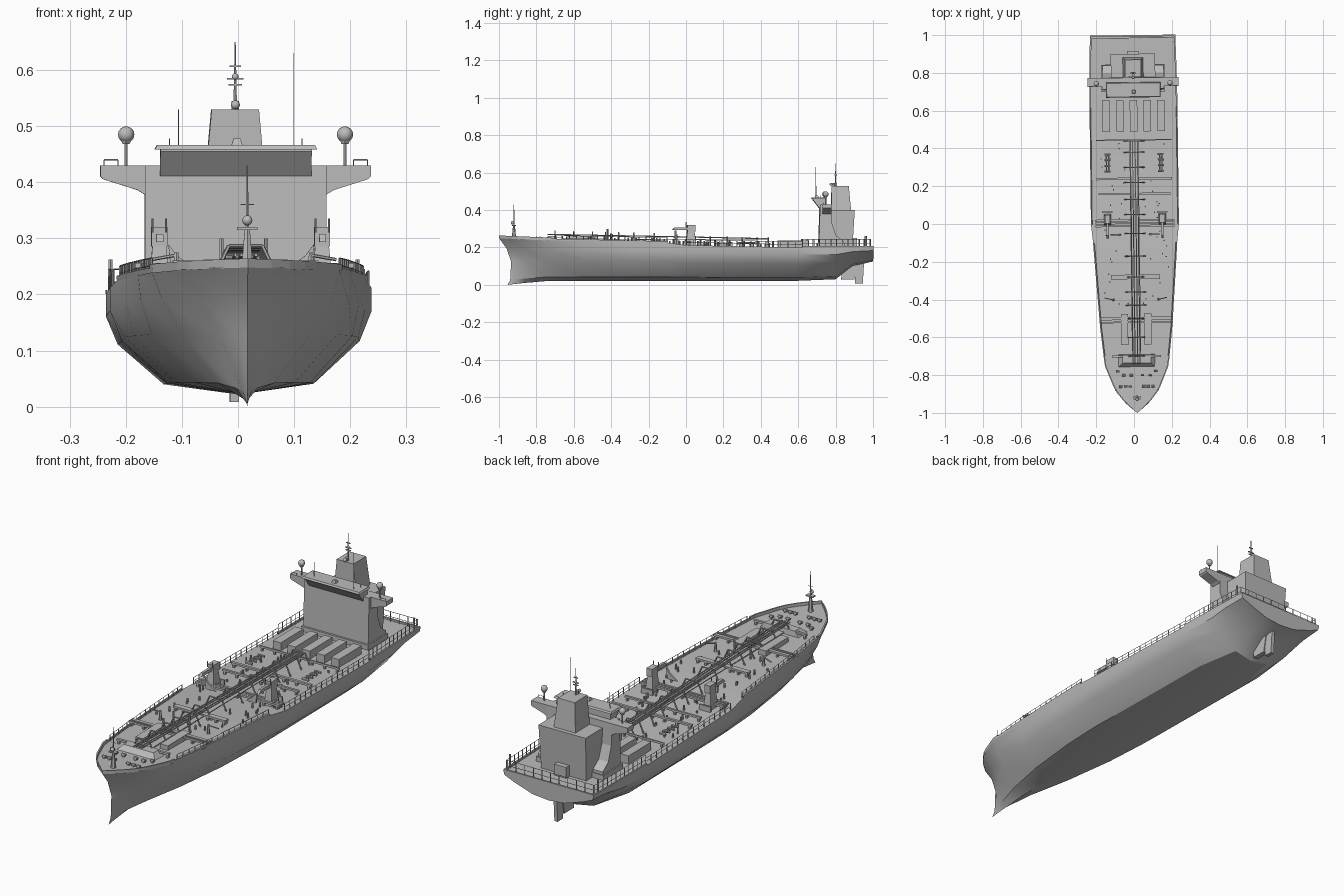
import bpy, bmesh, math, random
from mathutils import Matrix, Vector

random.seed(3)
cube = bpy.data.objects.get("Cube")
if cube:
    bpy.data.objects.remove(cube)

grey = bpy.data.materials.new("plain_grey")
grey.use_nodes = True
colour = (0.5, 0.5, 0.5, 1)
grey.diffuse_color = colour
grey.node_tree.nodes["Principled BSDF"].inputs["Base Color"].default_value = colour

# The whole ship lies a touch off the y axis
HEADING = Matrix.Translation((0.005, 0, 0)) @ Matrix.Rotation(0.0125, 4, "Z")


def finish(bm, name, smooth=0):
    bmesh.ops.recalc_face_normals(bm, faces=bm.faces)
    mesh = bpy.data.meshes.new(name)
    bm.to_mesh(mesh)
    bm.free()
    mesh.materials.append(grey)
    ob = bpy.data.objects.new(name, mesh)
    bpy.context.collection.objects.link(ob)
    ob.matrix_world = HEADING
    if smooth:
        bpy.ops.object.select_all(action="DESELECT")
        ob.select_set(True)
        bpy.context.view_layer.objects.active = ob
        bpy.ops.object.shade_smooth_by_angle(angle=math.radians(smooth))


def box(bm, x, y, z, top=(1, 1), shift=0):
    """Box from (low, high) ranges; top scales and shifts the upper face."""
    cx, cy = sum(x) / 2, sum(y) / 2
    hx, hy = (x[1] - x[0]) / 2, (y[1] - y[0]) / 2
    ring = ((-1, -1), (1, -1), (1, 1), (-1, 1))
    low = [bm.verts.new((cx + a * hx, cy + b * hy, z[0])) for a, b in ring]
    high = [bm.verts.new((cx + a * hx * top[0], cy + b * hy * top[1] + shift, z[1])) for a, b in ring]
    bm.faces.new(low)
    bm.faces.new(high)
    for i in range(4):
        j = (i + 1) % 4
        bm.faces.new((low[i], low[j], high[j], high[i]))


def prism(bm, profile, lo, hi, axis):
    """Extrude a profile: axis x takes (y, z) points, axis y takes (x, z)."""
    def place(t, p):
        return (t, *p) if axis == "x" else (p[0], t, p[1])
    a, b = ([bm.verts.new(place(t, p)) for p in profile] for t in (lo, hi))
    bm.faces.new(a)
    bm.faces.new(b)
    for i in range(len(a)):
        j = (i + 1) % len(a)
        bm.faces.new((a[i], a[j], b[j], b[i]))


def rod(bm, a, b, r, r2=None, sides=6):
    a, b = Vector(a), Vector(b)
    turn = (b - a).to_track_quat("Z", "Y").to_matrix().to_4x4()
    bmesh.ops.create_cone(bm, cap_ends=True, segments=sides, radius1=r, radius2=r if r2 is None else r2,
                          depth=(b - a).length, matrix=Matrix.Translation((a + b) / 2) @ turn)


def ball(bm, centre, r):
    bmesh.ops.create_uvsphere(bm, u_segments=12, v_segments=8, radius=r, matrix=Matrix.Translation(centre))


# Hull stations: y, half widths at four levels, keel height, deck height, rake share
STATIONS = [
    (-1, 0, 0, 0, 0, 0, .25, 1), (-.95, .06, .03, .015, .008, .004, .248, .6),
    (-.88, .115, .08, .05, .02, .01, .245, .3), (-.75, .168, .15, .115, .05, .02, .24, 0),
    (-.55, .19, .185, .165, .09, .022, .235, 0), (-.3, .208, .207, .195, .12, .022, .23, 0),
    (-.1, .222, .222, .208, .13, .022, .225, 0), (0, .233, .233, .212, .13, .022, .212, 0),
    (.6, .233, .233, .212, .13, .022, .2, 0), (.8, .23, .23, .19, .09, .03, .2, 0),
    (.89, .228, .225, .17, .07, .1, .2, 0), (1, .225, .22, .17, .08, .125, .2, 0)]
LEVELS = (1, .78, .5, .1, 0)
RAKE = (0, .04, .065, .06, .045)


def edge(y):
    """Half width and height of the deck edge at y."""
    for p, q in zip(STATIONS, STATIONS[1:]):
        if y <= q[0]:
            t = (y - p[0]) / (q[0] - p[0])
            return p[1] + t * (q[1] - p[1]), p[6] + t * (q[6] - p[6])
    return STATIONS[-1][1], STATIONS[-1][6]


bm = bmesh.new()
rings = []
for y, *widths, keel, deck, share in STATIONS:
    half = [(w, y + r * share, keel + f * (deck - keel)) for w, r, f in zip(widths + [0], RAKE, LEVELS)]
    rings.append([bm.verts.new(p) for p in half] + [bm.verts.new((-p[0], p[1], p[2])) for p in half[-2::-1]])
for a, b in zip(rings, rings[1:]):
    for i in range(len(a)):
        j = (i + 1) % len(a)
        bm.faces.new((a[i], a[j], b[j], b[i]))
bm.faces.new(rings[-1])
bmesh.ops.remove_doubles(bm, verts=bm.verts, dist=1e-5)
finish(bm, "hull", 28)

# Bulwark around the bow, along the fore deck and at the stern
bm = bmesh.new()
for s in (-1, 1):
    for start, end, height in ((-1, -.72, .014), (-.72, -.1, .008), (.62, 1, .008)):
        last = None
        for i in range(9):
            y = start + (end - start) * i / 8
            w, z = edge(y)
            inner = max(w - .006, 0)
            now = [bm.verts.new((s * a, y, b)) for a, b in
                   ((w, z - .002), (w + .001, z + height), (inner, z + height), (inner, z - .002))]
            if last:
                for k in range(3):
                    bm.faces.new((last[k], last[k + 1], now[k + 1], now[k]))
            last = now
box(bm, (-.225, .225), (.992, 1), (.198, .208))
finish(bm, "bulwark")

# Rudder and its horn
bm = bmesh.new()
box(bm, (-.008, .008), (.905, .945), (.008, .13), (1, 1.4))
box(bm, (-.012, .012), (.83, .9), (.03, .12), (1, 1.2), .01)
finish(bm, "rudder")

# Superstructure: stepped block, bridge wings, bridge house with raked windows
bm = bmesh.new()
prism(bm, ((.708, .19), (.84, .19), (.84, .235), (.8, .265), (.778, .33), (.775, .43), (.715, .43)), -.162, .162, "x")
box(bm, (-.168, .168), (.7, .845), (.19, .222))
wing = ((.15, .36), (.162, .378), (.175, .386), (.235, .405), (.241, .41), (.241, .43), (.15, .43))
for s in (-1, 1):
    prism(bm, [(s * x, z) for x, z in wing], .728, .775, "y")
finish(bm, "accommodation_block")
bm = bmesh.new()
prism(bm, ((.712, .411), (.677, .455), (.677, .46), (.745, .46), (.745, .411)), -.135, .135, "x")
box(bm, (-.145, .145), (.67, .75), (.458, .466), (.97, .9))
finish(bm, "bridge_house")

bm = bmesh.new()
box(bm, (-.112, .112), (.77, .888), (.19, .4), (1.05, 1.05), .01)
box(bm, (-.03, .03), (.885, .915), (.19, .25))
box(bm, (-.054, .054), (.777, .882), (.4, .53), (.78, .88), -.006)
finish(bm, "engine_casing_and_funnel")

# Masts, radar domes and aerials
bm = bmesh.new()
rod(bm, (0, .8, .52), (0, .8, .65), .004, .001)
rod(bm, (0, .79, .53), (0, .79, .545), .008)
for z, half in ((.572, .012), (.583, .015), (.605, .01)):
    box(bm, (-half, half), (.797, .803), (z, z + .003))
ball(bm, (0, .8, .588), .006)
ball(bm, (0, .775, .538), .008)
for s in (-1, 1):
    rod(bm, (s * .195, .745, .43), (s * .195, .745, .475), .003)
    ball(bm, (s * .195, .745, .485), .0145)
    rod(bm, (s * .195, .745, .468), (s * .195, .745, .478), .007, .012)
for x, y, top in ((-.102, .7, .53), (.103, .69, .63), (.118, .72, .478), (-.118, .72, .478)):
    rod(bm, (x, y, .46), (x, y, top), .0008, sides=4)
box(bm, (-.008, .012), (.69, .71), (.466, .478), (.6, .6))
finish(bm, "masts_and_domes", 40)

bm = bmesh.new()
rod(bm, (0, -.92, .245), (0, -.92, .43), .005, .001)
rod(bm, (0, -.92, .245), (0, -.92, .32), .012, .005)
box(bm, (-.018, .018), (-.93, -.91), (.315, .32))
ball(bm, (0, -.928, .332), .009)
rod(bm, (-.012, -.92, .36), (.012, -.92, .36), .001)
finish(bm, "foremast", 40)

# Boxes on deck: five hatches aft, two long ones forward, raised bow platform
bm = bmesh.new()
for x in (-.145, -.0725, 0, .0725, .145):
    box(bm, (x - .02, x + .02), (.49, .655), (.195, .238))
for x in (-.062, .062):
    box(bm, (x - .019, x + .019), (-.64, -.475), (.225, .258))
box(bm, (-.1, .1), (-.76, -.69), (.235, .262), (.75, .6), .01)
finish(bm, "deck_boxes")

# Pipe rack along the centre with hoops and cross pipes
bm = bmesh.new()
for x in (-.019, -.008, .006, .018):
    rod(bm, (x, -.74, .27), (x, .02, .256), .003)
    rod(bm, (x, .02, .256), (x, .44, .247), .003)
box(bm, (-.024, .024), (-.72, .44), (.242, .246))
for y in (.44, .38, .3, .22, .13, .05, -.05, -.17, -.28, -.36, -.43, -.5, -.6, -.7):
    z = edge(y)[1]
    for s in (-1, 1):
        rod(bm, (s * .055, y, z - .005), (s * .03, y, z + .048), .0035)
    rod(bm, (-.03, y, z + .048), (.03, y, z + .048), .0035)
finish(bm, "pipe_rack")

bm = bmesh.new()
for y, half, w in ((-.28, .13, .012), (-.5, .195, .008), (-.52, .195, .004), (-.7, .13, .006), (.005, .21, .005),
                   (.02, .21, .005), (-.01, .21, .005), (.24, .2, .006), (.16, .19, .005), (.445, .2, .003)):
    z = edge(y)[1]
    box(bm, (-half, half), (y - w, y + w), (z + .013, z + .022))
    for i in range(7):
        x = half * (i - 3) / 3.2
        box(bm, (x - .004, x + .004), (y - w, y + w), (z - .005, z + .014))
for s in (-1, 1):
    for x in (.135, .147):
        rod(bm, (s * x, .28, .225), (s * x, .37, .225), .004)
    for y in (.28, .31, .34, .37):
        rod(bm, (s * .125, y, .222), (s * .157, y, .222), .006)
finish(bm, "cross_pipes")

# Pair of hose cranes amidships and smaller derricks forward
bm = bmesh.new()
for s in (-1, 1):
    x = s * .145
    box(bm, (x - .02, x + .02), (-.005, .055), (.2, .29), (.6, .6))
    box(bm, (x - .014, x + .014), (.005, .05), (.285, .32))
    box(bm, (x - .006, x + .006), (-.075, .02), (.293, .308), (1, .9), .01)
    for d in (-.012, .012):
        rod(bm, (x + d, .0, .31), (x + d, .0, .335), .002)
    box(bm, (x - .028, x + .028), (.06, .068), (.2, .235))
    prism(bm, ((s * .075, .24), (s * .125, .24), (s * .13, .29), (s * .115, .27)), -.06, -.052, "y")
    rod(bm, (s * .12, -.4, .22), (s * .12, -.4, .275), .008, .004)
    rod(bm, (s * .12, -.4, .27), (s * .165, -.39, .262), .003)
    rod(bm, (s * .04, -.42, .22), (s * .04, -.42, .3), .004)
finish(bm, "cranes")

# Winches and bollards on the fore deck, small valves and vents elsewhere
bm = bmesh.new()
for s in (-1, 1):
    for x, y in ((.035, -.86), (.06, -.86), (.085, -.86), (.03, -.8), (.07, -.8), (.1, -.78)):
        rod(bm, (s * x - .009, y, .252), (s * x + .009, y, .252), .006, sides=8)
        box(bm, (s * x - .004, s * x + .004), (y - .006, y + .006), (.238, .252))
    for i in range(22):
        x, y = s * random.uniform(.05, .18), random.uniform(-.45, .43)
        z = edge(y)[1]
        rod(bm, (x, y, z - .003), (x, y, z + random.uniform(.01, .025)), .004)
finish(bm, "deck_fittings")

# Guard rails along the sides, round the stern and on the wing tips
bm = bmesh.new()
for s in (-1, 1):
    for start, end, height, count in ((-.7, -.1, .026, 16), (0, .62, .03, 16), (.62, .985, .045, 12)):
        last = None
        for i in range(count + 1):
            y = start + (end - start) * i / count
            w, z = edge(y)
            x = s * (w - .006)
            rod(bm, (x, y, z - .003), (x, y, z + height), .0022, sides=4)
            if last:
                for f in (.5, 1):
                    rod(bm, (last[0], last[1], last[2] + f * height), (x, y, z + f * height), .0013, sides=4)
            last = (x, y, z)
    rod(bm, (s * .22, .96, .2), (s * .22, .96, .262), .004)
    rod(bm, (s * .21, .73, .44), (s * .235, .73, .44), .001, sides=4)
    for x in (.21, .235):
        rod(bm, (s * x, .73, .43), (s * x, .73, .44), .001, sides=4)
for i in range(11):
    x = -.215 + .043 * i
    rod(bm, (x, .985, .2), (x, .985, .245), .0022, sides=4)
for z in (.222, .245):
    rod(bm, (-.215, .985, z), (.215, .985, z), .0013, sides=4)
finish(bm, "guard_rails")
